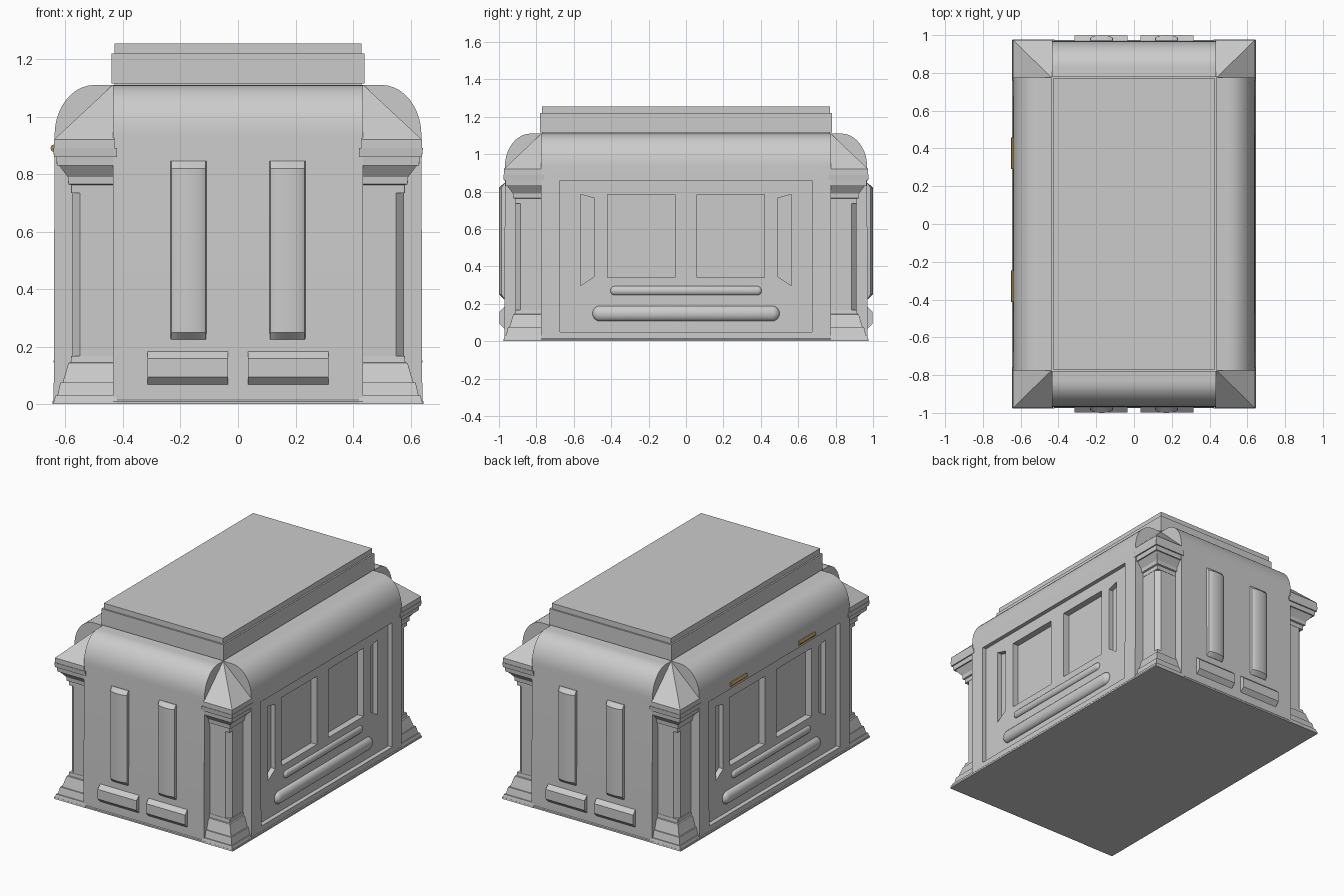
import bpy, bmesh, math
from mathutils import Vector

if "Cube" in bpy.data.objects:
    bpy.data.objects.remove(bpy.data.objects["Cube"])


def finish(name, bm, smooth=False):
    bmesh.ops.recalc_face_normals(bm, faces=bm.faces)
    me = bpy.data.meshes.new(name)
    bm.to_mesh(me)
    bm.free()
    ob = bpy.data.objects.new(name, me)
    bpy.context.collection.objects.link(ob)
    if smooth:
        smooth_it(ob)
    return ob


def smooth_it(ob):
    bpy.ops.object.select_all(action='DESELECT')
    ob.select_set(True)
    bpy.context.view_layer.objects.active = ob
    bpy.ops.object.shade_smooth_by_angle(angle=math.radians(30))


def loft(name, rings, smooth=False):
    """Skin a stack of equal-length point rings and cap both ends."""
    bm = bmesh.new()
    vs = [[bm.verts.new(p) for p in r] for r in rings]
    n = len(vs[0])
    for a, b in zip(vs, vs[1:]):
        for i in range(n):
            bm.faces.new((a[i], a[(i + 1) % n], b[(i + 1) % n], b[i]))
    bm.faces.new(vs[0])
    bm.faces.new(vs[-1])
    return finish(name, bm, smooth)


def prism(name, pts, axis, a, b, smooth=False):
    """Extrude a profile along axis 'x' (pts are y,z) or 'y' (pts are x,z)."""
    put = (lambda t, p: (t, p[0], p[1])) if axis == 'x' else (lambda t, p: (p[0], t, p[1]))
    return loft(name, [[put(t, p) for p in pts] for t in (a, b)], smooth)


def box(name, x0, x1, y0, y1, z0, z1):
    return prism(name, [(x0, z0), (x1, z0), (x1, z1), (x0, z1)], 'y', y0, y1)


def cut(target, cutter):
    cutter.hide_render = True
    m = target.modifiers.new("cut", 'BOOLEAN')
    m.operation, m.solver, m.object = 'DIFFERENCE', 'EXACT', cutter
    bpy.context.view_layer.objects.active = target
    bpy.ops.object.modifier_apply(modifier=m.name)
    bpy.data.objects.remove(cutter)


def vault(w, shoulder):
    """Slightly tapered wall profile with rounded shoulders."""
    half = [(w, 0), (w, 0.01), (w - 0.004, 0.015)]
    r = w - 0.007 - shoulder
    for i in range(11):
        a = math.pi / 2 * i / 10
        half.append((shoulder + r * math.cos(a), 0.935 + 0.175 * math.sin(a)))
    return half + [(-x, z) for x, z in reversed(half)]


# Main body: two crossing vaulted blocks
prism("end_walls", vault(0.975, 0.83), 'x', -0.435, 0.435, True)
side = prism("side_walls", vault(0.645, 0.50), 'y', -0.775, 0.775)

# Side recesses: wide panel, two windows, two slanted slots
for s in (-1, 1):
    cut(side, box("cutter", s * 0.612, s * 0.75, -0.675, 0.675, 0.05, 0.86))
    for t in (-1, 1):
        cut(side, box("cutter", s * 0.57, s * 0.74, t * 0.06, t * 0.42, 0.34, 0.785))
        slot = [(t * 0.565, 0.295), (t * 0.49, 0.345), (t * 0.49, 0.765), (t * 0.565, 0.785)]
        cut(side, prism("cutter", slot, 'x', s * 0.58, s * 0.74))
smooth_it(side)

# Base plate and stepped lid
box("base_plate", -0.645, 0.645, -0.975, 0.975, 0, 0.01)
box("lid", -0.44, 0.44, -0.78, 0.78, 1.115, 1.22)
box("lid_seam", -0.43, 0.43, -0.77, 0.77, 1.10, 1.12)
box("lid_top", -0.43, 0.43, -0.77, 0.77, 1.22, 1.255)


# Rounded horizontal rails on the sides
def rail(name, x, z, half_len, r):
    bm = bmesh.new()
    bmesh.ops.create_uvsphere(bm, u_segments=20, v_segments=11, radius=r)
    for v in bm.verts:
        end = half_len - r if v.co.z > 0 else r - half_len
        v.co = Vector((x + v.co.x * 0.75, v.co.z + end, z + v.co.y))
    finish(name, bm, True)


for s in (-1, 1):
    rail("lower_rail", s * 0.61, 0.148, 0.50, 0.042)
    rail("upper_rail", s * 0.61, 0.27, 0.405, 0.025)

# Corner pillars: (height, outer x, corner chamfer)
PILLAR = [(0, 0.643, 0), (0.03, 0.635, 0), (0.03, 0.628, 0), (0.075, 0.618, 0),
          (0.075, 0.61, 0), (0.143, 0.59, 0), (0.145, 0.582, 0), (0.168, 0.58, 0),
          (0.168, 0.578, 0.028), (0.735, 0.578, 0.028), (0.735, 0.58, 0),
          (0.762, 0.58, 0), (0.765, 0.59, 0), (0.79, 0.592, 0), (0.83, 0.622, 0),
          (0.83, 0.63, 0), (0.86, 0.632, 0), (0.86, 0.64, 0), (0.89, 0.643, 0)]
for sx in (-1, 1):
    for sy in (-1, 1):
        rings = []
        for z, x, c in PILLAR:
            y, c = x + 0.334, max(c, 0.0005)
            ring = [(0.42, 0.76), (x, 0.76), (x, y - c), (x - c, y), (0.42, y)]
            rings.append([(sx * a, sy * b, z) for a, b in ring])
        loft("corner_pillar", rings)
        # Pointed roof over each pillar
        caps = [(0.64, 0.974, 0.89), (0.64, 0.974, 0.92), (0.436, 0.774, 1.11)]
        loft("pillar_roof", [[(sx * a, sy * b, z) for a, b in
                              ((0.43, 0.77), (x, 0.77), (x, y), (0.43, y))]
                             for x, y, z in caps])

# Raised rounded bars and wedge blocks on both ends
for sy in (-1, 1):
    for sx in (-1, 1):
        rings = []
        for z, k in ((0.225, 0.15), (0.25, 1), (0.82, 1), (0.845, 0.15)):
            arc = [math.pi * i / 10 for i in range(11)]
            ring = [(0.172 + 0.0625 * math.cos(a), 0.968 + k * (0.012 * (math.sin(a) > 0.01)
                     + 0.02 * math.sin(a))) for a in arc]
            ring += [(0.1095, 0.95), (0.2345, 0.95)]
            rings.append([(sx * x, sy * y, z) for x, y in ring])
        loft("vertical_bar", rings, True)
        wedge = [(sy * 0.95, 0.065), (sy * 0.968, 0.065), (sy * 0.998, 0.095),
                 (sy * 0.998, 0.158), (sy * 0.968, 0.185), (sy * 0.95, 0.185)]
        prism("foot_block", wedge, 'x', sx * 0.035, sx * 0.315)

# Small bronze hinges on the rear long side
bronze = bpy.data.materials.new("bronze")
bronze.diffuse_color = (0.45, 0.27, 0.08, 1)
bronze.use_nodes = True
bronze.node_tree.nodes["Principled BSDF"].inputs["Base Color"].default_value = bronze.diffuse_color
for y in (0.375, -0.33):
    ring = [(-0.639 + 0.013 * math.cos(i * math.pi / 6), 0.89 + 0.013 * math.sin(i * math.pi / 6))
            for i in range(12)]
    hinge = prism("hinge", ring, 'y', y - 0.083, y + 0.083, True)
    hinge.data.materials.append(bronze)
